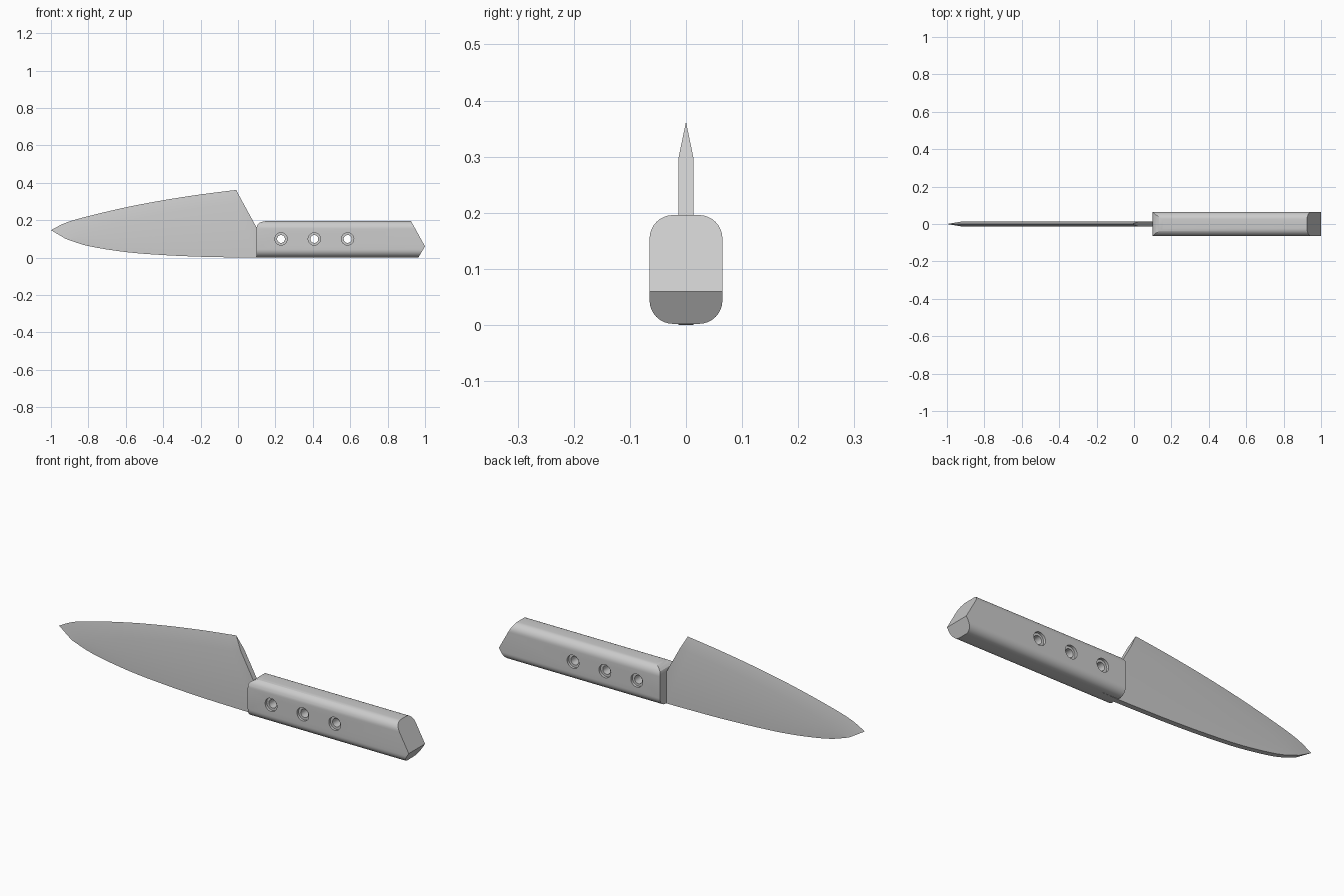
import bpy, bmesh
from math import sin, cos, pi, radians
from mathutils import Vector

if "Cube" in bpy.data.objects:
    bpy.data.objects.remove(bpy.data.objects["Cube"])

T = 0.0135  # half thickness of the blade


def make_object(name, bm):
    bmesh.ops.remove_doubles(bm, verts=bm.verts, dist=1e-5)
    bmesh.ops.recalc_face_normals(bm, faces=bm.faces)
    me = bpy.data.meshes.new(name)
    bm.to_mesh(me)
    bm.free()
    ob = bpy.data.objects.new(name, me)
    bpy.context.collection.objects.link(ob)
    return ob


def face(bm, *pts):
    return bm.faces.new([bm.verts.new(p) for p in pts])


def smooth_curve(pts, per=4):
    """Catmull-Rom curve through 2D points."""
    p = [Vector(q) for q in pts]
    p = [2 * p[0] - p[1]] + p + [2 * p[-1] - p[-2]]
    out = []
    for a, b, c, d in zip(p, p[1:], p[2:], p[3:]):
        for k in range(per):
            t = k / per
            out.append(0.5 * (2 * b + (c - a) * t + (2 * a - 5 * b + 4 * c - d) * t * t
                              + (3 * b - a - 3 * c + d) * t ** 3))
    return out + [p[-2]]


# blade: cutting edge, bevel line and spine, plus heel and hidden tang
edge = smooth_curve([(-1, .147), (-.92, .187), (-.8, .222), (-.6, .269), (-.4, .307), (-.2, .338), (-.01, .362)])
bevel = smooth_curve([(-.92, .1), (-.84, .127), (-.73, .16), (-.54, .208), (-.35, .244), (-.17, .271), (.025, .297)])
spine = smooth_curve([(-.92, .1), (-.8, .062), (-.6, .03), (-.4, .014), (-.2, .005), (0, .001), (.1, 0)])
heel, tang_top, tang_low = (.1, .16), (.7, .16), (.7, .012)
P = lambda q, y: (q[0], y, q[1])

bm = bmesh.new()
n = len(edge) - 1
for y in (T, -T):
    for i in range(n):
        face(bm, P(edge[i], 0), P(edge[i + 1], 0), P(bevel[i + 1], y), P(bevel[i], y))
        if i == 0:
            face(bm, P(bevel[0], y), P(bevel[1], y), P(spine[1], y))
        else:
            face(bm, P(bevel[i], y), P(bevel[i + 1], y), P(spine[i + 1], y), P(spine[i], y))
    face(bm, P(bevel[n], y), P(heel, y), P(spine[n], y))
    face(bm, P(heel, y), P(tang_top, y), P(tang_low, y), P(spine[n], y))
face(bm, P(edge[0], 0), P(spine[0], T), P(spine[0], -T))
face(bm, P(edge[n], 0), P(bevel[n], T), P(bevel[n], -T))
rim = spine + [tang_low, tang_top, heel, bevel[n]]
for a, b in zip(rim, rim[1:]):
    face(bm, P(a, T), P(b, T), P(b, -T), P(a, -T))
blade = make_object("blade", bm)

# handle: rounded bar trimmed by planes
R, HW, Z0, Z1, SEG = .042, .065, .002, .196, 8
section = []
for k, (cy, cz) in enumerate([(HW - R, Z1 - R), (R - HW, Z1 - R), (R - HW, Z0 + R), (HW - R, Z0 + R)]):
    for j in range(SEG + 1):
        a = pi / 2 * (k + j / SEG)
        section.append((cy + R * cos(a), cz + R * sin(a)))
bm = bmesh.new()
base = bm.faces.new([bm.verts.new((.1, y, z)) for y, z in section])
ext = bmesh.ops.extrude_face_region(bm, geom=[base])
bmesh.ops.translate(bm, vec=(.95, 0, 0), verts=[v for v in ext["geom"] if isinstance(v, bmesh.types.BMVert)])
if base.is_valid and not any(f is not base and f.is_valid and all(abs(v.co.x - .1) < 1e-6 for v in f.verts) for f in bm.faces):
    pass
else:
    bm.faces.new([v for v in base.verts])


def trim(bm, a, b):
    """Cut away what lies left of the line a to b in the side view."""
    no = Vector((a[1] - b[1], 0, b[0] - a[0]))
    cut = bmesh.ops.bisect_plane(bm, geom=bm.verts[:] + bm.edges[:] + bm.faces[:], dist=1e-6,
                                 plane_co=(a[0], 0, a[1]), plane_no=no, clear_outer=True)
    edges = [e for e in cut["geom_cut"] if isinstance(e, bmesh.types.BMEdge)]
    bmesh.ops.edgeloop_fill(bm, edges=edges)


trim(bm, (.925, Z1), (1, .06))
trim(bm, (1, .06), (.965, Z0))
arc = [(.155 - .055 * cos(a), .164 + .032 * sin(a)) for a in (pi / 8 * k for k in range(5))]
for a, b in zip(arc, arc[1:]):
    trim(bm, a, b)
handle = make_object("handle", bm)

# stepped rivet holes through handle and tang
bm = bmesh.new()
N = 32
lathe = [(-.1, .033), (-.052, .033), (-.052, .021), (.052, .021), (.052, .033), (.1, .033)]
for x in (.23, .408, .586):
    rings = [[bm.verts.new((x + r * cos(2 * pi * k / N), y, .1 + r * sin(2 * pi * k / N)))
              for k in range(N)] for y, r in lathe]
    for a, b in zip(rings, rings[1:]):
        for k in range(N):
            bm.faces.new((a[k], a[(k + 1) % N], b[(k + 1) % N], b[k]))
    bm.faces.new(rings[0])
    bm.faces.new(rings[-1])
cutter = make_object("rivet_hole_cutter", bm)
cutter.hide_render = True

for ob in (blade, handle):
    mod = ob.modifiers.new("rivet_holes", 'BOOLEAN')
    mod.operation, mod.solver, mod.object = 'DIFFERENCE', 'EXACT', cutter
    bpy.ops.object.select_all(action='DESELECT')
    ob.select_set(True)
    bpy.context.view_layer.objects.active = ob
    bpy.ops.object.modifier_apply(modifier=mod.name)
    bpy.ops.object.shade_smooth_by_angle(angle=radians(12 if ob is blade else 25))
bpy.data.objects.remove(cutter)
